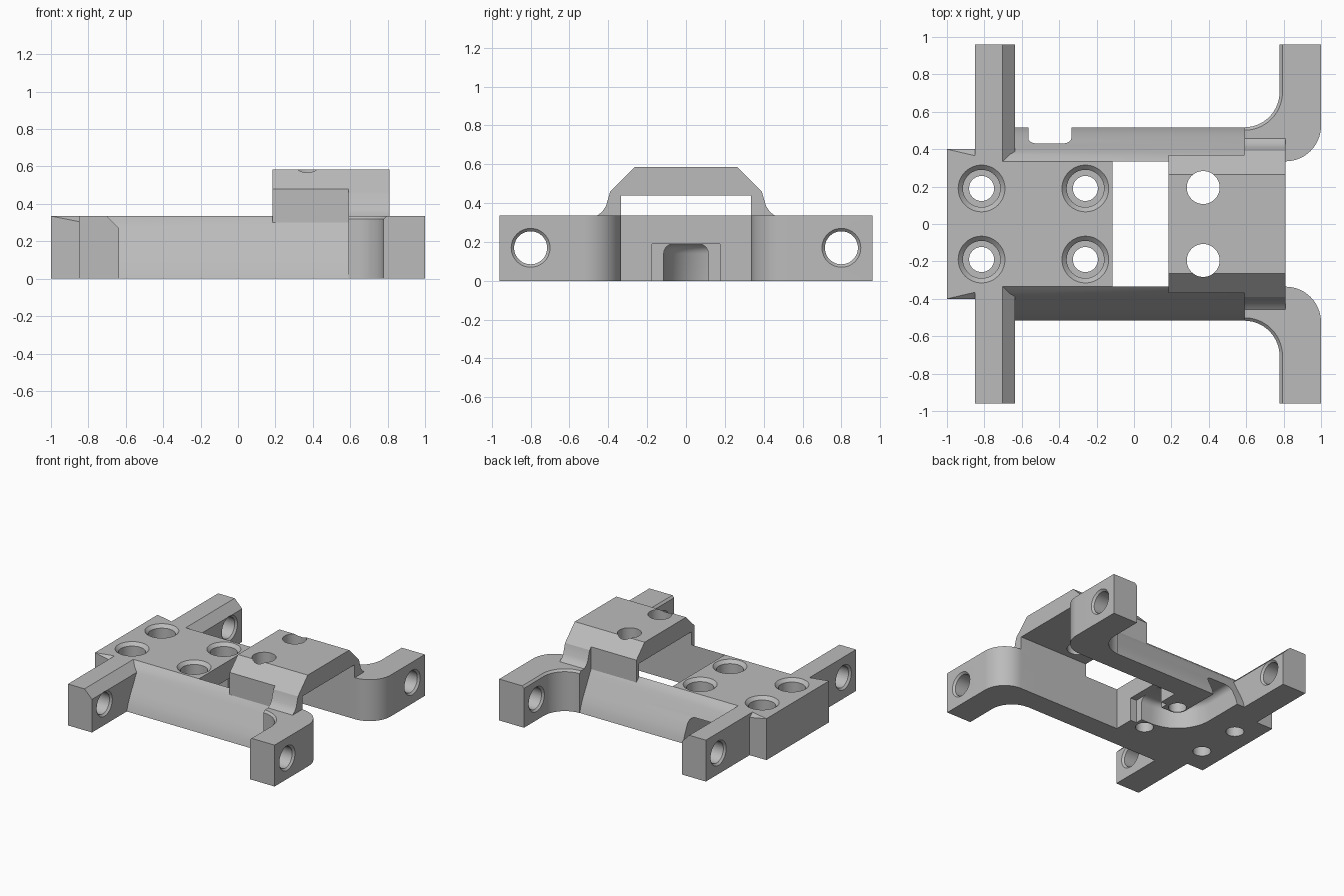
import bpy, bmesh
from math import sin, cos, pi, radians
from mathutils import Vector

if "Cube" in bpy.data.objects:
    bpy.data.objects.remove(bpy.data.objects["Cube"])

H = 0.335      # deck height
IN = 0.335     # inner half width between the rails

grey = bpy.data.materials.new("light_grey")
grey.use_nodes = True
grey.diffuse_color = (0.5, 0.5, 0.5, 1)
grey.node_tree.nodes["Principled BSDF"].inputs["Base Color"].default_value = (0.5, 0.5, 0.5, 1)


def finish(name, bm):
    bmesh.ops.recalc_face_normals(bm, faces=bm.faces)
    mesh = bpy.data.meshes.new(name)
    bm.to_mesh(mesh)
    bm.free()
    mesh.materials.append(grey)
    obj = bpy.data.objects.new(name, mesh)
    bpy.context.collection.objects.link(obj)
    return obj


def loft(rings):
    """Skin a list of equal closed rings and cap both ends."""
    bm = bmesh.new()
    loops = [[bm.verts.new(p) for p in ring] for ring in rings]
    n = len(loops[0])
    for a, b in zip(loops, loops[1:]):
        for i in range(n):
            j = (i + 1) % n
            bm.faces.new((a[i], a[j], b[j], b[i]))
    bm.faces.new(loops[0])
    bm.faces.new(loops[-1])
    bmesh.ops.recalc_face_normals(bm, faces=bm.faces)
    return bm


def prism(pts, axis, lo, hi):
    if axis == "x":
        return loft([[(t, u, v) for u, v in pts] for t in (lo, hi)])
    return loft([[(u, v, t) for u, v in pts] for t in (lo, hi)])


def box(x0, x1, y0, y1, z0, z1):
    return prism([(x0, y0), (x1, y0), (x1, y1), (x0, y1)], "z", z0, z1)


def lathe(profile, axis, a, b, n=48):
    """Turned cutter from (radius, position) pairs, along x at (y, z) or along z at (x, y)."""
    rings = []
    for r, t in profile:
        c = [(a + r * cos(2 * pi * i / n), b + r * sin(2 * pi * i / n)) for i in range(n)]
        rings.append([(t, u, v) if axis == "x" else (u, v, t) for u, v in c])
    return loft(rings)


def arc(cx, cy, r, a0, a1, n=14):
    angs = [radians(a0 + (a1 - a0) * i / n) for i in range(n + 1)]
    return [(cx + r * cos(a), cy + r * sin(a)) for a in angs]


def combine(body, bm, op):
    tool = finish("helper", bm)
    tool.hide_render = True
    mod = body.modifiers.new("join", "BOOLEAN")
    mod.operation = op
    mod.solver = "EXACT"
    mod.object = tool
    bpy.context.view_layer.objects.active = body
    bpy.ops.object.modifier_apply(modifier=mod.name)
    bpy.data.objects.remove(tool)


# base plate
body = finish("mounting_bracket", box(-1, -0.115, -IN, IN, 0, H))

# end block with tapering chamfers on its top edges
block = box(-1, -0.8, -0.4, 0.4, 0, H)
for s in (1, -1):
    p = Vector((-1, s * 0.4, H))
    no = (Vector((-0.85, s * 0.365, H)) - p).cross(Vector((-0.85, s * 0.4, 0.305)) - p)
    if no.z < 0:
        no.negate()
    cut = bmesh.ops.bisect_plane(block, geom=block.verts[:] + block.edges[:] + block.faces[:],
                                 plane_co=p, plane_no=no, clear_outer=True)
    bmesh.ops.holes_fill(block, edges=[e for e in block.edges if e.is_boundary])
combine(body, block, "UNION")

# bridge: narrow part, then the wider part that flares onto the feet
def bridge(outer, x0, x1):
    half = outer + [(IN, outer[-1][1]), (IN, 0.44)]
    return prism(half + [(-y, z) for y, z in reversed(half)], "x", x0, x1)

rail = [(IN, 0), (IN, H), (0.37, 0.3), (0.402, 0.245), (0.43, 0.19),
        (0.46, 0.137), (0.485, 0.087), (0.503, 0.043), (0.515, 0)]
foot = ([(0.59, IN)] + arc(0.81, 0.525, 0.19, -90, 0)
        + [(1, 0.96), (0.778, 0.96)] + arc(0.59, 0.705, 0.188, 0, -90))

for s in (1, -1):
    # sloping side rail
    combine(body, prism([(s * y, z) for y, z in rail], "x", -0.8, 0.62), "UNION")

    # rear-end arm with chamfered top edge
    bm = bmesh.new()
    bm.free()
    y0, y1 = sorted((s * 0.3, s * 0.96))
    bm = box(-0.85, -0.635, y0, y1, 0, H)
    top = [e for e in bm.edges if all(v.co.z > 0.3 and v.co.x > -0.7 for v in e.verts)]
    bmesh.ops.bevel(bm, geom=top, offset=0.067, segments=1, affect="EDGES")
    combine(body, bm, "UNION")

    # curved foot turning outward into the other arm, with a fine edge break
    bm = prism([(x, s * y) for x, y in foot], "z", 0, H)
    top = [e for e in bm.edges if all(v.co.z > 0.3 and v.co.x < 0.78 and abs(v.co.y) > 0.5
                                      for v in e.verts)]
    bmesh.ops.bevel(bm, geom=top, offset=0.016, segments=1, affect="EDGES")
    combine(body, bm, "UNION")

combine(body, bridge([(0.265, 0.585), (0.37, 0.48), (0.37, 0.28)], 0.185, 0.6), "UNION")
combine(body, bridge([(0.265, 0.585), (0.39, 0.46), (0.412, 0.385), (0.432, 0.355),
                      (0.465, 0.33), (0.465, 0.28)], 0.59, 0.81), "UNION")

# screw holes
for s in (1, -1):
    for x in (-0.815, -0.26):
        combine(body, lathe([(0.067, -0.1), (0.067, 0.22), (0.1, 0.22), (0.1, H - 0.025),
                             (0.125, H), (0.125, H + 0.1)], "z", x, s * 0.19), "DIFFERENCE")
    combine(body, lathe([(0.088, 0.4), (0.088, 0.7)], "z", 0.37, s * 0.195), "DIFFERENCE")
    for a, b in ((-0.85, -0.635), (0.778, 1)):
        combine(body, lathe([(0.1, a - 0.05), (0.1, a), (0.085, a + 0.015), (0.085, b - 0.015),
                             (0.1, b), (0.1, b + 0.05)], "x", s * 0.8, 0.17), "DIFFERENCE")

# cable channel under the plate, bending out through one rail
W, T, R = 0.115, 0.19, 0.05
section = ([(-W, -0.05), (W, -0.05)] + arc(W - R, T - R, R, 0, 90, 6)
           + arc(R - W, T - R, R, 90, 180, 6))
path = [(0.0, 0.0, 270)]
path += [(x, y, 270 - 90 * i / 14) for i, (x, y) in enumerate(arc(-0.26, 0.19, 0.19, 270, 180))]
path += [(-0.45, 0.7, 180)]
combine(body, loft([[(x + u * cos(radians(a)), y + u * sin(radians(a)), z) for u, z in section]
                    for x, y, a in path]), "DIFFERENCE")
combine(body, box(-0.17, 0, -0.175, 0.175, -0.05, T), "DIFFERENCE")

# smooth curves, sharp edges
bpy.ops.object.select_all(action="DESELECT")
body.select_set(True)
bpy.context.view_layer.objects.active = body
bpy.ops.object.shade_smooth_by_angle(angle=radians(25))
